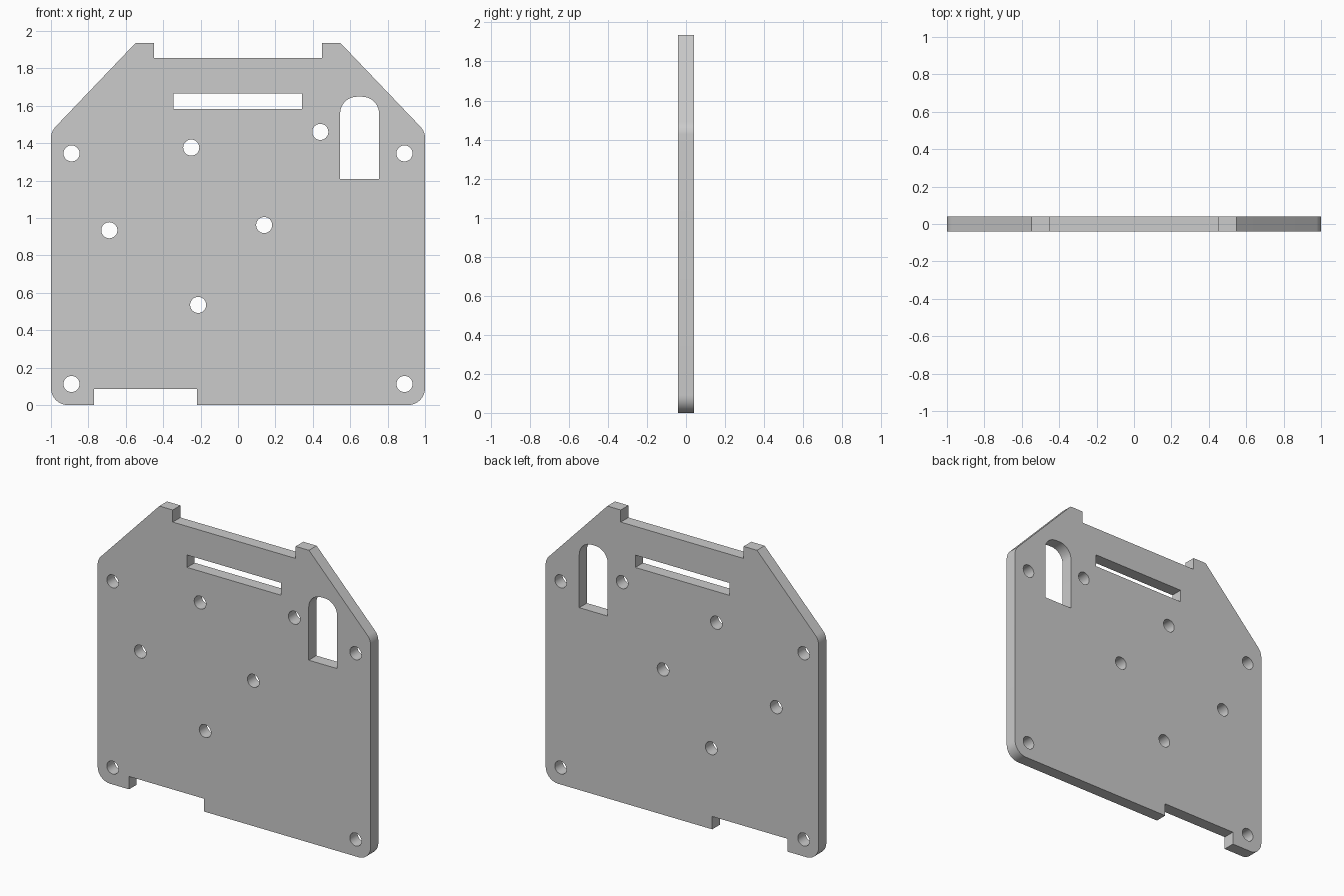
import bpy, bmesh
from math import cos, sin, pi, radians
from mathutils import Vector, Matrix

if "Cube" in bpy.data.objects:
    bpy.data.objects.remove(bpy.data.objects["Cube"], do_unlink=True)

HALF_THICKNESS = 0.04


def rounded(corners, steps=10):
    """Turn (x, z, radius) corners into an outline with tangent fillets."""
    points = []
    for i, (x, z, radius) in enumerate(corners):
        corner = Vector((x, z))
        if not radius:
            points.append(corner)
            continue
        to_prev = (Vector(corners[i - 1][:2]) - corner).normalized()
        to_next = (Vector(corners[(i + 1) % len(corners)][:2]) - corner).normalized()
        half = to_prev.angle(to_next) / 2
        bisector = (to_prev + to_next).normalized()
        centre = corner + bisector * radius / sin(half)
        sweep = pi / 2 - half
        side = Vector((-bisector.y, bisector.x))
        if side.dot(to_prev) < 0:
            side = -side
        for k in range(steps + 1):
            a = sweep * (1 - 2 * k / steps)
            points.append(centre + radius * (side * sin(a) - bisector * cos(a)))
    return points


def circle(x, z, radius, sides=32):
    return [Vector((x + radius * cos(2 * pi * k / sides),
                    z + radius * sin(2 * pi * k / sides))) for k in range(sides)]


# Outer edge with top recess and bottom notch
outlines = [rounded([
    (-1, 0, 0.09), (-0.77, 0, 0), (-0.77, 0.085, 0), (-0.22, 0.085, 0),
    (-0.22, 0, 0), (1, 0, 0.09), (1, 1.462, 0.09), (0.548, 1.935, 0),
    (0.45, 1.935, 0), (0.45, 1.855, 0), (-0.45, 1.855, 0),
    (-0.45, 1.935, 0), (-0.548, 1.935, 0), (-1, 1.462, 0.09)])]

# Long slot and round-topped window
outlines.append(rounded([(-0.345, 1.583, 0), (0.343, 1.583, 0),
                         (0.343, 1.665, 0), (-0.345, 1.665, 0)]))
outlines.append(rounded([(0.546, 1.207, 0), (0.754, 1.207, 0),
                         (0.754, 1.648, 0.09), (0.546, 1.648, 0.09)]))

# Corner holes and inner mounting holes
holes = [(sx * 0.89, z) for sx in (-1, 1) for z in (0.112, 1.345)]
holes += [(-0.25, 1.376), (0.44, 1.46), (-0.688, 0.934), (0.14, 0.962), (-0.213, 0.535)]
outlines += [circle(x, z, 0.043) for x, z in holes]

# Filled flat curve, extruded to the plate thickness
profile = bpy.data.curves.new("plate_profile", "CURVE")
profile.dimensions = "2D"
profile.fill_mode = "BOTH"
profile.extrude = HALF_THICKNESS
for outline in outlines:
    spline = profile.splines.new("POLY")
    spline.points.add(len(outline) - 1)
    for point, co in zip(spline.points, outline):
        point.co = (co.x, co.y, 0, 1)
    spline.use_cyclic_u = True
helper = bpy.data.objects.new("plate_profile", profile)
bpy.context.collection.objects.link(helper)
bpy.context.view_layer.update()
mesh = bpy.data.meshes.new_from_object(
    helper.evaluated_get(bpy.context.evaluated_depsgraph_get()))
bpy.data.objects.remove(helper, do_unlink=True)

# Weld the faces and stand the plate upright
bm = bmesh.new()
bm.from_mesh(mesh)
bmesh.ops.remove_doubles(bm, verts=bm.verts, dist=0.0001)
bmesh.ops.transform(bm, matrix=Matrix.Rotation(radians(90), 4, "X"), verts=bm.verts)
bmesh.ops.dissolve_limit(bm, angle_limit=radians(0.5), verts=bm.verts, edges=bm.edges)
bmesh.ops.recalc_face_normals(bm, faces=bm.faces)
bm.to_mesh(mesh)
bm.free()

plate = bpy.data.objects.new("mounting_plate", mesh)
bpy.context.collection.objects.link(plate)
bpy.ops.object.select_all(action="DESELECT")
plate.select_set(True)
bpy.context.view_layer.objects.active = plate
bpy.ops.object.shade_smooth_by_angle(angle=radians(30))
